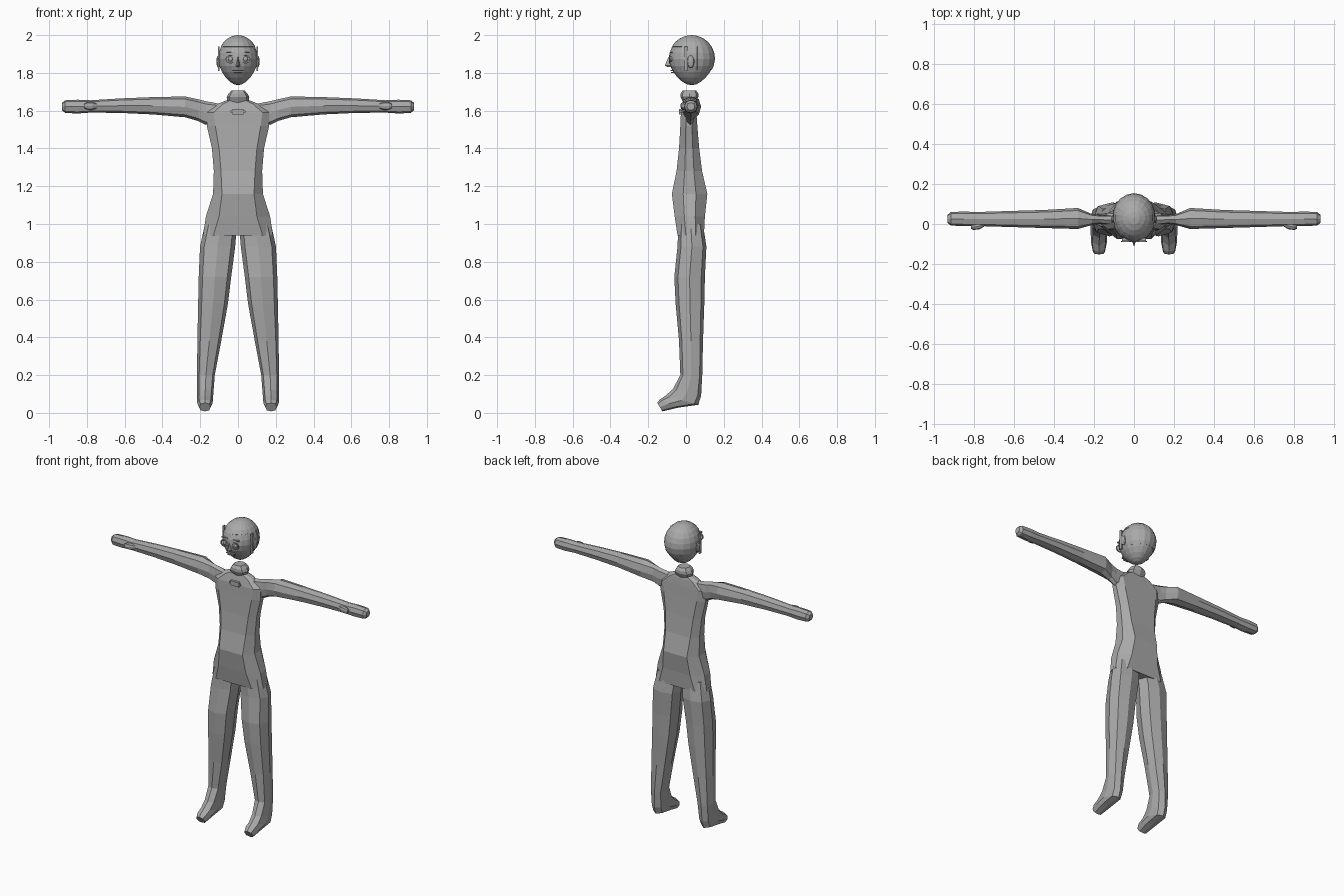
import bpy, bmesh, math
from mathutils import Vector, Matrix

if "Cube" in bpy.data.objects:
    bpy.data.objects.remove(bpy.data.objects["Cube"])

grey = bpy.data.materials.new("plain grey")
grey.diffuse_color = (0.4, 0.4, 0.4, 1)
grey.use_nodes = True
grey.node_tree.nodes["Principled BSDF"].inputs["Base Color"].default_value = grey.diffuse_color


def finish(name, bm, smooth=0):
    bmesh.ops.recalc_face_normals(bm, faces=bm.faces)
    me = bpy.data.meshes.new(name)
    bm.to_mesh(me)
    bm.free()
    me.materials.append(grey)
    ob = bpy.data.objects.new(name, me)
    bpy.context.collection.objects.link(ob)
    return ob


def loft(name, rings):
    """Skin a list of closed rings and cap both ends."""
    bm = bmesh.new()
    loops = [[bm.verts.new(p) for p in r] for r in rings]
    n = len(loops[0])
    for a, b in zip(loops, loops[1:]):
        for i in range(n):
            bm.faces.new((a[i], a[(i + 1) % n], b[(i + 1) % n], b[i]))
    bm.faces.new(loops[0])
    bm.faces.new(loops[-1])
    return finish(name, bm)


def octagon(c, u, v, diag=0.76):
    """Eight-sided ring with points on both axes u and v."""
    c, u, v = Vector(c), Vector(u), Vector(v)
    pts = [(1, 0), (diag, diag), (0, 1), (-diag, diag),
           (-1, 0), (-diag, -diag), (0, -1), (diag, -diag)]
    return [c + u * a + v * b for a, b in pts]


def mirrored(ob):
    m = ob.modifiers.new("Mirror", 'MIRROR')
    m.use_mirror_merge = False
    return ob


def ball(name, c, r, seg=10, rings=6):
    bm = bmesh.new()
    bmesh.ops.create_uvsphere(bm, u_segments=seg, v_segments=rings, radius=1)
    bm.transform(Matrix.Translation(c) @ Matrix.Diagonal((*r, 1)))
    return finish(name, bm)


def box(name, c, size, bevel=0.0):
    bm = bmesh.new()
    bmesh.ops.create_cube(bm, size=1)
    bm.transform(Matrix.Translation(c) @ Matrix.Diagonal((*size, 1)))
    if bevel:
        es = [e for e in bm.edges if abs(e.verts[0].co.y - e.verts[1].co.y) > 1e-4]
        bmesh.ops.bevel(bm, geom=es, offset=bevel, segments=2, affect='EDGES')
    return finish(name, bm)


# Torso: height, half width, flat front half width, front y, back y
torso = [(0.94, 0.185, 0.13, -0.045, 0.095), (1.04, 0.17, 0.10, -0.06, 0.10),
         (1.16, 0.132, 0.085, -0.075, 0.113), (1.28, 0.128, 0.09, -0.05, 0.085),
         (1.40, 0.138, 0.10, -0.037, 0.07), (1.52, 0.165, 0.12, -0.03, 0.06),
         (1.59, 0.165, 0.13, -0.027, 0.055), (1.635, 0.11, 0.08, -0.015, 0.05),
         (1.655, 0.06, 0.04, -0.01, 0.045)]
rings = []
for z, w, f, y0, y1 in torso:
    m, d = (y0 + y1) / 2, (y1 - y0) * 0.18
    rings.append([(f, y0, z), (w, m - d, z), (w, m + d, z), (f, y1, z),
                  (-f, y1, z), (-w, m + d, z), (-w, m - d, z), (-f, y0, z)])
loft("torso", rings)

# Neck stump
loft("neck", [octagon((0, 0.018, z), (w, 0, 0), (0, d, 0)) for z, w, d in
              [(1.64, 0.055, 0.03), (1.672, 0.06, 0.047), (1.69, 0.05, 0.047), (1.708, 0.034, 0.035)]])

# Leg and foot: front (y, z), back (y, z), centre x, half width
leg = [(-0.04, 1.0, 0.09, 1.0, 0.09, 0.085), (-0.045, 0.88, 0.108, 0.88, 0.108, 0.093),
       (-0.062, 0.72, 0.10, 0.72, 0.122, 0.086), (-0.055, 0.58, 0.097, 0.58, 0.132, 0.079),
       (-0.037, 0.38, 0.09, 0.38, 0.152, 0.063), (-0.03, 0.2, 0.086, 0.2, 0.17, 0.047),
       (-0.07, 0.125, 0.08, 0.09, 0.173, 0.043), (-0.11, 0.09, 0.065, 0.043, 0.175, 0.042),
       (-0.14, 0.07, -0.04, 0.028, 0.175, 0.04), (-0.152, 0.053, -0.125, 0.008, 0.175, 0.03)]
rings = []
for yf, zf, yb, zb, x, w in leg:
    a, b = Vector((x, yf, zf)), Vector((x, yb, zb))
    rings.append(octagon((a + b) / 2, (w, 0, 0), (b - a) / 2))
mirrored(loft("leg", rings))

# Arm and hand: x, bottom z, top z, front y, back y
arm = [(0.09, 1.55, 1.635, -0.01, 0.045), (0.17, 1.525, 1.65, 0.0, 0.045),
       (0.21, 1.545, 1.66, -0.005, 0.05), (0.28, 1.565, 1.675, -0.025, 0.08),
       (0.45, 1.58, 1.672, -0.02, 0.07), (0.62, 1.588, 1.665, -0.015, 0.065),
       (0.78, 1.59, 1.655, -0.01, 0.06), (0.85, 1.585, 1.658, -0.01, 0.062),
       (0.915, 1.588, 1.655, -0.008, 0.06), (0.931, 1.602, 1.642, 0.006, 0.046)]
mirrored(loft("arm", [octagon((x, (y0 + y1) / 2, (z0 + z1) / 2), (0, (y1 - y0) / 2, 0),
                              (0, 0, (z1 - z0) / 2)) for x, z0, z1, y0, y1 in arm]))

# Thumb
mirrored(loft("thumb", [octagon((x, y, 1.625), (0, r, 0), (0, 0, r * 1.3)) for x, y, r in
                        [(0.74, 0.0, 0.008), (0.77, -0.01, 0.016), (0.80, -0.015, 0.015), (0.815, -0.015, 0.008)]]))

# Chest badge
box("chest_badge", (0, -0.027, 1.595), (0.08, 0.02, 0.03), 0.01)


def head_shape(grow):
    """Egg-shaped head, pointed at the chin."""
    bm = bmesh.new()
    bmesh.ops.create_uvsphere(bm, u_segments=18, v_segments=12, radius=1)
    for v in bm.verts:
        x, y, z = v.co
        k = 1 - 0.22 * max(0, -z) ** 1.5
        v.co = (x * 0.107 * k * grow, 0.03 + y * 0.121 * k * grow,
                1.873 + z * (0.124 if z > 0 else 0.138) * grow)
    return bm


finish("head", head_shape(1.0))

# Hair cap: crown, plus a lower part behind the ears
hair = head_shape(1.025)
cuts = [((0, 0, 1.94), (0, 0, 1)), ((0, 0, 1.815), (0, 0, 1)), ((0, 0.06, 0), (0, 1, 0))]
for co, no in cuts:
    bmesh.ops.bisect_plane(hair, geom=hair.verts[:] + hair.edges[:] + hair.faces[:],
                           plane_co=co, plane_no=no)
drop = []
for f in hair.faces:
    c = f.calc_center_median()
    if not (c.z > 1.94 or (c.y > 0.06 and c.z > 1.815)):
        drop.append(f)
bmesh.ops.delete(hair, geom=drop, context='FACES')
cap = finish("hair_cap", hair)
solid = cap.modifiers.new("Thickness", 'SOLIDIFY')
solid.thickness = 0.004

# Sideburns and ears
mirrored(box("sideburn", (0.102, 0.0, 1.875), (0.008, 0.016, 0.13)))
mirrored(ball("ear", (0.103, 0.025, 1.86), (0.012, 0.02, 0.034)))

# Eyes: flat rim with a ball inside
rim = []
bm = bmesh.new()
n = 14
for r, y in [(0.026, -0.084), (0.026, -0.09), (0.019, -0.09), (0.019, -0.084)]:
    rim.append([bm.verts.new((0.04 + r * math.cos(i * math.tau / n), y,
                              1.873 + r * 0.9 * math.sin(i * math.tau / n))) for i in range(n)])
for k in range(4):
    a, b = rim[k], rim[(k + 1) % 4]
    for i in range(n):
        bm.faces.new((a[i], a[(i + 1) % n], b[(i + 1) % n], b[i]))
mirrored(finish("eye_rim", bm))
mirrored(ball("eye", (0.04, -0.079, 1.873), (0.014, 0.012, 0.014)))
mirrored(box("eyebrow", (0.04, -0.078, 1.908), (0.042, 0.014, 0.006)))

# Nose and mouth
loft("nose", [[(-w, y0, z), (w, y0, z), (0, y1, z)] for z, w, y0, y1 in
              [(1.83, 0.008, -0.08, -0.094), (1.838, 0.012, -0.08, -0.112), (1.885, 0.004, -0.08, -0.093)]])
box("upper_lip", (0, -0.074, 1.813), (0.056, 0.018, 0.006))
box("lower_lip", (0, -0.071, 1.802), (0.04, 0.018, 0.007))
